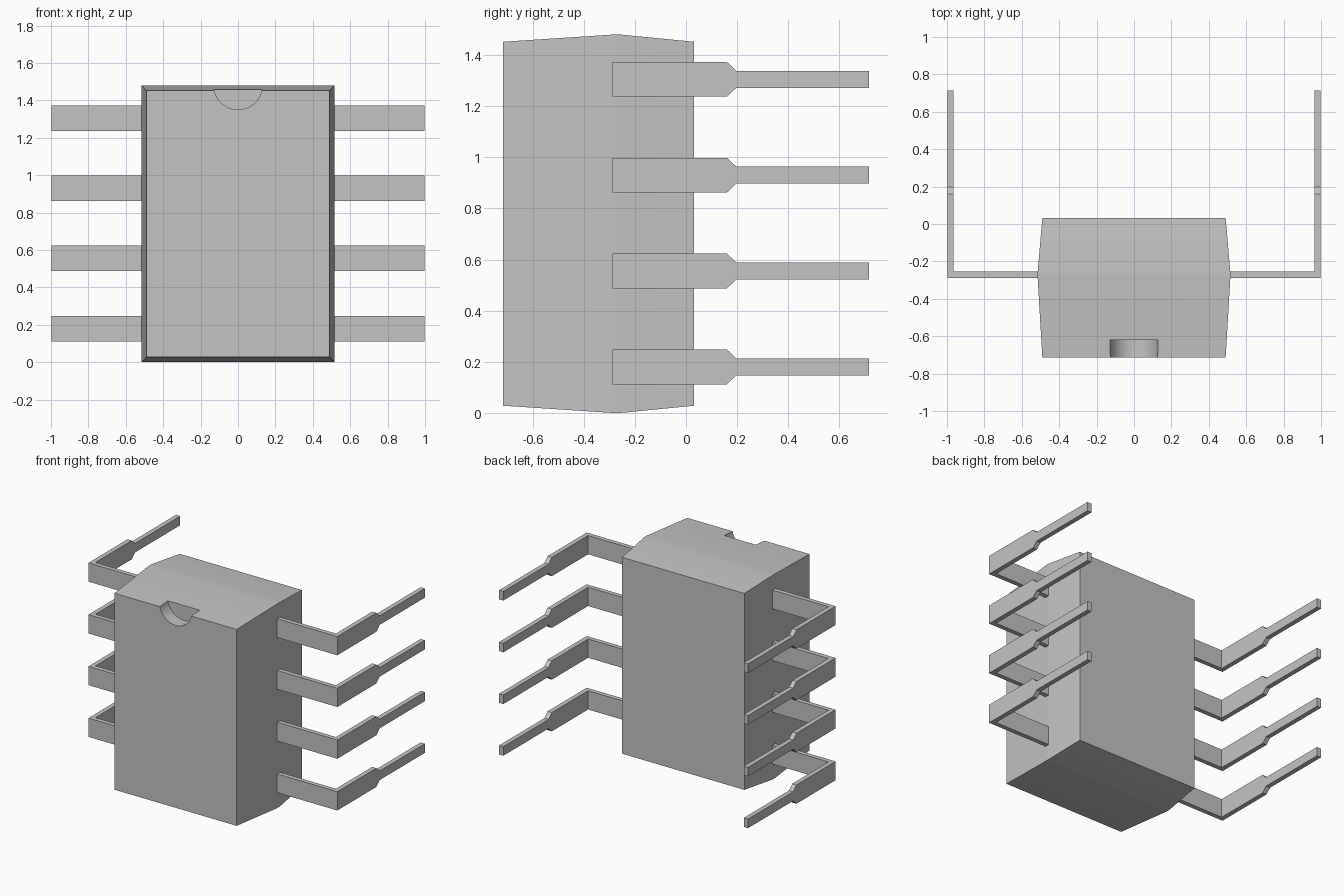
import bpy
import bmesh
import math
from mathutils import Matrix

cube = bpy.data.objects.get("Cube")
if cube:
    bpy.data.objects.remove(cube, do_unlink=True)

# One light grey for body and leads
grey = bpy.data.materials.new("light grey")
grey.use_nodes = True
colour = (0.55, 0.55, 0.55, 1.0)
grey.diffuse_color = colour
grey.node_tree.nodes["Principled BSDF"].inputs["Base Color"].default_value = colour


def make_object(name, bm):
    bmesh.ops.recalc_face_normals(bm, faces=bm.faces)
    mesh = bpy.data.meshes.new(name)
    bm.to_mesh(mesh)
    bm.free()
    mesh.materials.append(grey)
    obj = bpy.data.objects.new(name, mesh)
    bpy.context.collection.objects.link(obj)
    return obj


def loft(name, rings):
    """Skin a run of four-cornered rings and cap both ends."""
    bm = bmesh.new()
    loops = [[bm.verts.new(p) for p in ring] for ring in rings]
    for a, b in zip(loops, loops[1:]):
        for i in range(4):
            j = (i + 1) % 4
            bm.faces.new((a[i], a[j], b[j], b[i]))
    bm.faces.new(loops[0])
    bm.faces.new(loops[-1])
    return make_object(name, bm)


def smooth(obj):
    bpy.ops.object.select_all(action='DESELECT')
    obj.select_set(True)
    bpy.context.view_layer.objects.active = obj
    bpy.ops.object.shade_smooth_by_angle(angle=math.radians(30))


# Body: block drafted towards front and back from a thin parting band
HEIGHT = 1.48
sections = [(-0.715, 0.49, 0.028), (-0.288, 0.515, 0.0),
            (-0.255, 0.515, 0.0), (0.032, 0.49, 0.028)]
body = loft("body", [[(-w, y, d), (w, y, d), (w, y, HEIGHT - d), (-w, y, HEIGHT - d)]
                     for y, w, d in sections])

# Half-round notch in the top of the front face
bm = bmesh.new()
bmesh.ops.create_cone(bm, cap_ends=True, segments=48, radius1=0.13, radius2=0.13, depth=0.2,
                      matrix=Matrix.Translation((0, -0.72, 1.48)) @ Matrix.Rotation(math.pi / 2, 4, 'X'))
cutter = make_object("notch_cutter", bm)
cutter.hide_render = True
cut = body.modifiers.new("notch", 'BOOLEAN')
cut.operation = 'DIFFERENCE'
cut.solver = 'EXACT'
cut.object = cutter
bpy.context.view_layer.objects.active = body
bpy.ops.object.modifier_apply(modifier=cut.name)
bpy.data.objects.remove(cutter, do_unlink=True)
smooth(body)

# Leads: out from the body, bent backwards, narrowing to a pin
WIDE, THIN = 0.068, 0.033
# outer point, inner point, half height
stations = [((0.49, -0.288), (0.49, -0.255), WIDE),
            ((0.998, -0.288), (0.964, -0.255), WIDE),
            ((0.998, 0.16), (0.964, 0.16), WIDE),
            ((0.998, 0.197), (0.964, 0.197), THIN),
            ((0.998, 0.715), (0.964, 0.715), THIN)]
for side, sx in (("left", 1), ("right", -1)):
    for n in range(4):
        z = 0.18 + 0.375 * n
        rings = [[(sx * o[0], o[1], z - h), (sx * i[0], i[1], z - h),
                  (sx * i[0], i[1], z + h), (sx * o[0], o[1], z + h)]
                 for o, i, h in stations]
        smooth(loft(f"{side}_lead_{n + 1}", rings))
